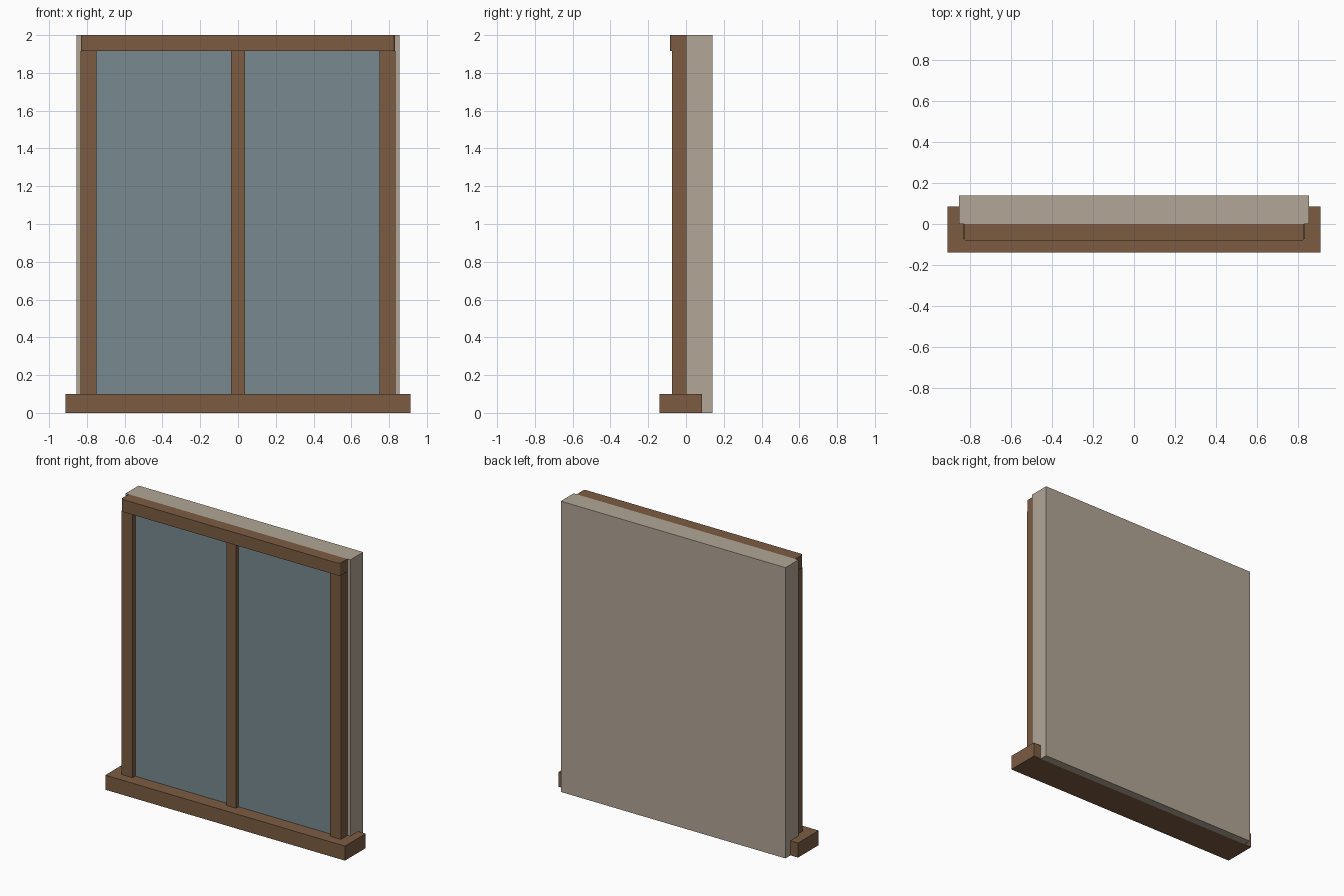
import bpy, bmesh

if "Cube" in bpy.data.objects:
    bpy.data.objects.remove(bpy.data.objects["Cube"])


def material(name, rgb):
    m = bpy.data.materials.new(name)
    m.diffuse_color = (*rgb, 1)
    m.use_nodes = True
    m.node_tree.nodes["Principled BSDF"].inputs["Base Color"].default_value = m.diffuse_color
    return m


WOOD = material("wood", (0.2, 0.107, 0.055))
GLASS = material("glass", (0.19, 0.255, 0.28))
PLASTER = material("plaster", (0.445, 0.381, 0.305))


def finish(name, bm, mat):
    bmesh.ops.recalc_face_normals(bm, faces=bm.faces)
    mesh = bpy.data.meshes.new(name)
    bm.to_mesh(mesh)
    bm.free()
    mesh.materials.append(mat)
    ob = bpy.data.objects.new(name, mesh)
    bpy.context.collection.objects.link(ob)
    return ob


def box(name, x, y, z, mat, bevel=0):
    """Box from (min, max) ranges; bevel rounds the front vertical edges."""
    bm = bmesh.new()
    bmesh.ops.create_cube(bm, size=1)
    for v in bm.verts:
        v.co = [r[0] if c < 0 else r[1] for c, r in zip(v.co, (x, y, z))]
    if bevel:
        edges = [e for e in bm.edges
                 if all(abs(v.co.y - y[0]) < 1e-5 for v in e.verts)
                 and abs(e.verts[0].co.z - e.verts[1].co.z) > 1e-4]
        bmesh.ops.bevel(bm, geom=edges, offset=bevel, segments=3,
                        profile=0.5, affect='EDGES')
    return finish(name, bm, mat)


# Wall slab, notched along the bottom so the sill sits into it
bm = bmesh.new()
profile = [(0, 0.1), (0.085, 0.1), (0.085, 0), (0.14, 0), (0.14, 2), (0, 2)]
face = bm.faces.new([bm.verts.new((-0.855, y, z)) for y, z in profile])
ext = bmesh.ops.extrude_face_region(bm, geom=[face])
bmesh.ops.translate(bm, vec=(1.71, 0, 0),
                    verts=[g for g in ext["geom"] if isinstance(g, bmesh.types.BMVert)])
finish("wall", bm, PLASTER)

# Sill and head rail
box("sill", (-0.912, 0.912), (-0.14, 0.085), (0, 0.1), WOOD)
box("head_rail", (-0.832, 0.832), (-0.084, 0), (1.915, 2), WOOD, 0.015)

# Side posts and central mullion
for side, a, b in (("left", -0.835, -0.75), ("right", 0.75, 0.835)):
    box(side + "_post", (a, b), (-0.073, 0), (0.1, 1.915), WOOD)
box("mullion", (-0.036, 0.036), (-0.073, 0), (0.1, 1.915), WOOD)

# Glass panes set back between the posts
for side, a, b in (("left", -0.75, -0.036), ("right", 0.036, 0.75)):
    box(side + "_pane", (a, b), (-0.045, 0), (0.1, 1.915), GLASS)
